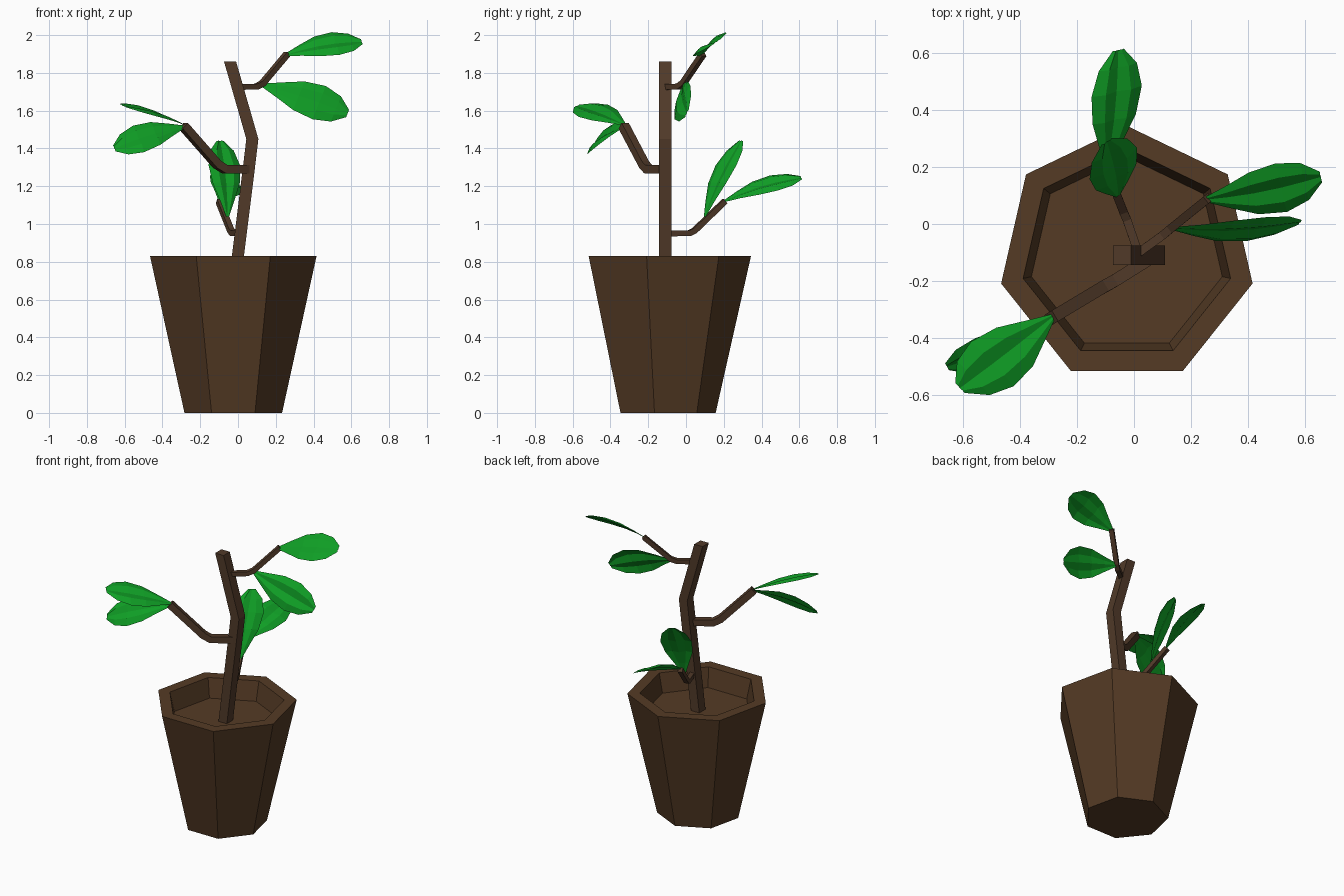
import bpy, bmesh, math
from mathutils import Vector

cube = bpy.data.objects.get("Cube")
if cube:
    bpy.data.objects.remove(cube, do_unlink=True)


def material(name, rgb):
    m = bpy.data.materials.new(name)
    m.use_nodes = True
    m.diffuse_color = (*rgb, 1)
    m.node_tree.nodes["Principled BSDF"].inputs["Base Color"].default_value = (*rgb, 1)
    return m


clay = material("clay brown", (0.089, 0.043, 0.018))
bark = material("bark brown", (0.082, 0.042, 0.022))
green = material("leaf green", (0.005, 0.35, 0.019))


def finish(name, bm, mat, closed=True):
    if closed:
        bmesh.ops.recalc_face_normals(bm, faces=bm.faces)
    me = bpy.data.meshes.new(name)
    bm.to_mesh(me)
    bm.free()
    me.materials.append(mat)
    ob = bpy.data.objects.new(name, me)
    bpy.context.scene.collection.objects.link(ob)
    return ob


def loft(name, rings, mat):
    """Closed solid through a list of rings of points."""
    bm = bmesh.new()
    rows = [[bm.verts.new(p) for p in ring] for ring in rings]
    n = len(rows[0])
    for a, b in zip(rows, rows[1:]):
        for i in range(n):
            j = (i + 1) % n
            bm.faces.new((a[i], a[j], b[j], b[i]))
    bm.faces.new(rows[0])
    bm.faces.new(rows[-1])
    return finish(name, bm, mat)


# Seven-sided pot with a rim and a sunken soil floor
SIDES, CX, CY = 7, -0.025, -0.108


def heptagon(r, z):
    angles = [math.pi / 2 + math.tau * i / SIDES for i in range(SIDES)]
    return [(CX + r * math.cos(a), CY + r * math.sin(a), z) for a in angles]


profile = [(0.265, 0), (0.452, 0.83), (0.373, 0.83), (0.343, 0.70)]
loft("pot", [heptagon(r, z) for r, z in profile], clay)

# Bent trunk with level square sections
trunk_path = [(-0.018, 0.69), (0.058, 1.30), (0.076, 1.45), (-0.042, 1.86)]
h = 0.034
loft("trunk", [[(x + sx * h * 0.94, -0.11 + sy * h, z)
                for sx, sy in ((-1, -1), (1, -1), (1, 1), (-1, 1))]
               for x, z in trunk_path], bark)


# Square branches, each bent upwards in its own vertical plane
def branch(name, path, half):
    pts = [Vector(p) for p in path]
    run = pts[-1] - pts[0]
    side = Vector((-run.y, run.x, 0)).normalized()
    rings = []
    for i, p in enumerate(pts):
        into = (p - pts[max(i - 1, 0)]).normalized()
        out = (pts[min(i + 1, len(pts) - 1)] - p).normalized()
        up = (into + out).normalized().cross(side)
        rings.append([p + (side * a + up * b) * half
                      for a, b in ((-1, -1), (1, -1), (1, 1), (-1, 1))])
    loft(name, rings, bark)


branch("right_branch", [(0.05, -0.125, 1.29), (-0.07, -0.2, 1.29),
                        (-0.11, -0.222, 1.315), (-0.29, -0.33, 1.52)], 0.022)
branch("left_branch", [(0.01, -0.105, 1.725), (0.1, -0.04, 1.728),
                       (0.13, -0.015, 1.745), (0.26, 0.09, 1.9)], 0.015)
branch("back_branch", [(0.015, -0.1, 0.95), (-0.025, 0.015, 0.95),
                       (-0.038, 0.045, 0.965), (-0.1, 0.205, 1.12)], 0.015)

# Ribbed leaf sheets, narrow at the stalk and broad near the tip
OUTLINE = [(0, 0.1), (0.2, 0.46), (0.42, 0.86), (0.66, 1), (0.86, 0.76), (1, 0.22)]
RIBS = [0, 0.014, 0, 0.014, 0]


def leaf(name, base, tip, half_width, arch=0.02):
    base, tip, w = Vector(base), Vector(tip), Vector(half_width)
    axis = tip - base
    normal = axis.cross(w).normalized()
    if normal.z < 0:
        normal, w = -normal, -w
    bm = bmesh.new()
    rows = []
    for t, k in OUTLINE:
        mid = base + axis * t + normal * arch * math.sin(math.pi * t)
        rows.append([bm.verts.new(mid + w * k * (c - 2) / 2 + normal * rib * k)
                     for c, rib in enumerate(RIBS)])
    for a, b in zip(rows, rows[1:]):
        for c in range(4):
            bm.faces.new((a[c], b[c], b[c + 1], a[c + 1]))
    bm.normal_update()
    if sum(f.normal.dot(normal) for f in bm.faces) < 0:
        bmesh.ops.reverse_faces(bm, faces=bm.faces)
    finish(name, bm, green, closed=False)


leaf("left_upper_leaf", (0.25, 0.085, 1.895), (0.655, 0.165, 1.965), (-0.02, 0.085, 0.06))
leaf("left_lower_leaf", (0.13, -0.015, 1.735), (0.58, 0.005, 1.585), (0.035, 0.042, 0.088))
leaf("right_upper_leaf", (-0.285, -0.325, 1.525), (-0.61, -0.575, 1.625), (-0.075, 0.078, 0.032), 0.01)
leaf("right_lower_leaf", (-0.285, -0.33, 1.515), (-0.655, -0.5, 1.4), (-0.03, 0.055, 0.07))
leaf("back_lower_leaf", (-0.055, 0.1, 1.04), (-0.095, 0.29, 1.44), (0.083, 0.055, 0))
leaf("back_upper_leaf", (-0.095, 0.2, 1.12), (-0.055, 0.61, 1.245), (0.088, 0.02, -0.04))
